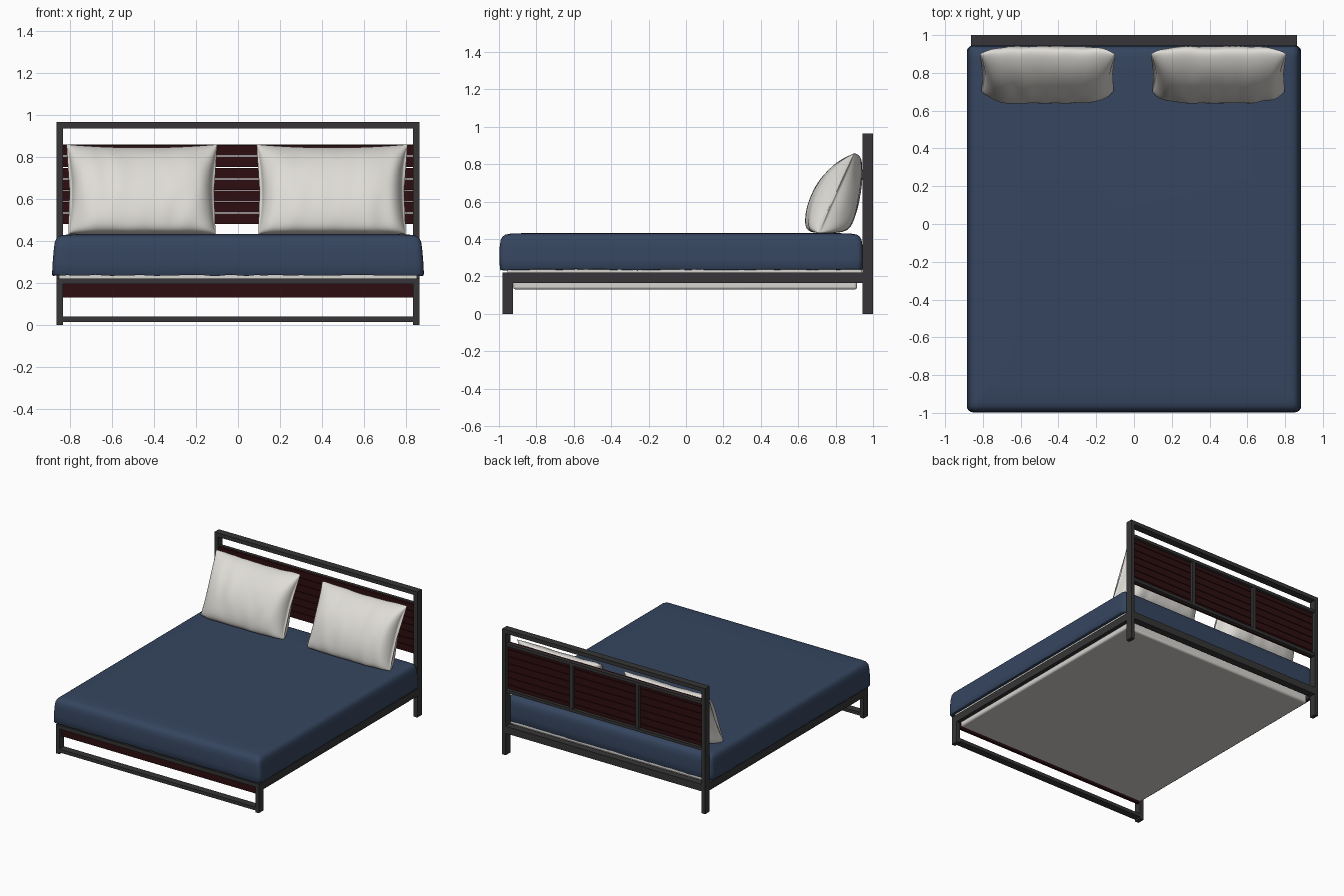
import bpy, bmesh, math
from mathutils import noise, Vector

if "Cube" in bpy.data.objects:
    bpy.data.objects.remove(bpy.data.objects["Cube"])


def material(name, rgb):
    m = bpy.data.materials.new(name)
    m.diffuse_color = (*rgb, 1)
    m.use_nodes = True
    m.node_tree.nodes["Principled BSDF"].inputs["Base Color"].default_value = m.diffuse_color
    return m


METAL = material("charcoal metal", (0.038, 0.036, 0.038))
WOOD = material("dark red wood", (0.026, 0.004, 0.005))
BLUE = material("navy blanket", (0.036, 0.060, 0.115))
LINEN = material("off white linen", (0.74, 0.72, 0.68))
TICKING = material("mattress white", (0.68, 0.66, 0.63))


def finish(bm, name, mat):
    bmesh.ops.recalc_face_normals(bm, faces=bm.faces)
    me = bpy.data.meshes.new(name)
    bm.to_mesh(me)
    bm.free()
    me.materials.append(mat)
    ob = bpy.data.objects.new(name, me)
    bpy.context.collection.objects.link(ob)
    return ob


def box(name, x, y, z, mat, bevel=0.0):
    """Box between (min, max) pairs on each axis."""
    bm = bmesh.new()
    bmesh.ops.create_cube(bm, size=1)
    for v in bm.verts:
        v.co = [sum(r) / 2 + c * (r[1] - r[0]) for r, c in zip((x, y, z), v.co)]
    ob = finish(bm, name, mat)
    if bevel:
        mod = ob.modifiers.new("Bevel", "BEVEL")
        mod.width = bevel
        mod.segments = 4
    return ob


def loft(bm, rings):
    """Quad strips between successive closed rings; returns the vertex rings."""
    vs = [[bm.verts.new(p) for p in r] for r in rings]
    for a, b in zip(vs, vs[1:]):
        for i in range(len(a)):
            j = (i + 1) % len(a)
            bm.faces.new((a[i], a[j], b[j], b[i]))
    return vs


def smooth(ob, degrees=40):
    bpy.ops.object.select_all(action="DESELECT")
    ob.select_set(True)
    bpy.context.view_layer.objects.active = ob
    bpy.ops.object.shade_smooth_by_angle(angle=math.radians(degrees))


# Metal posts, legs and side rails, left and right
W, T = 0.863, 0.03
for side, s in (("left", -1), ("right", 1)):
    x = sorted((s * W, s * (W - T)))
    box(f"headboard_post_{side}", x, (0.945, 1.0), (0, 0.965), METAL)
    box(f"front_leg_{side}", x, (-0.98, -0.925), (0, 0.165), METAL)
    box(f"side_rail_{side}", x, (-0.98, 0.945), (0.165, 0.222), METAL)

# Cross rails
inner = (-W + T, W - T)
box("headboard_top_rail", inner, (0.945, 1.0), (0.935, 0.965), METAL)
box("back_rail", inner, (0.945, 1.0), (0.168, 0.222), METAL)
box("front_top_rail", inner, (-0.98, -0.925), (0.194, 0.222), METAL)
box("front_bottom_rail", inner, (-0.98, -0.925), (0.014, 0.04), METAL)
box("front_board", inner, (-0.955, -0.935), (0.13, 0.194), WOOD)

# Headboard planks with narrow gaps, and the metal frame behind them
step = 0.38 / 7
for i in range(7):
    z0 = 0.48 + i * step
    box(f"headboard_plank_{i + 1}", inner, (0.953, 0.972), (z0, z0 + step - 0.004), WOOD)
box("plank_frame_top", inner, (0.972, 0.996), (0.836, 0.858), METAL)
box("plank_frame_bottom", inner, (0.972, 0.996), (0.48, 0.502), METAL)
for i, cx in enumerate((-0.28, 0.28)):
    box(f"plank_frame_upright_{i + 1}", (cx - 0.013, cx + 0.013), (0.972, 0.994),
        (0.502, 0.836), METAL)

# Mattress: lower body inside the rails and a wider lip on top of them
smooth(box("mattress_base", (-0.832, 0.832), (-0.924, 0.915), (0.13, 0.232), TICKING, 0.015))
box("mattress_lip", (-0.852, 0.852), (-0.955, 0.94), (0.222, 0.245), TICKING)


# Blanket: stacked rounded rectangles with a rolled top edge and wavy hem
def outline(inset_x, inset_y, z, hem=0.0, radius=0.03, n=40):
    hx, y0, y1 = 0.885 - inset_x, -0.997 + inset_y, 0.945 - inset_y
    corners = []
    for cx, cy, a0 in ((hx - radius, y1 - radius, 0), (radius - hx, y1 - radius, 90),
                       (radius - hx, y0 + radius, 180), (hx - radius, y0 + radius, 270)):
        for k in range(5):
            a = math.radians(a0 + k * 22.5)
            corners.append(Vector((cx + radius * math.cos(a), cy + radius * math.sin(a), z)))
    pts = []
    for i, p in enumerate(corners):
        pts.append(p)
        if i % 5 == 4:
            q = corners[(i + 1) % len(corners)]
            pts += [p.lerp(q, k / n) for k in range(1, n)]
    for p in pts:
        p.z += hem * noise.noise(Vector((p.x * 14, p.y * 14, 1)))
    return pts


bm = bmesh.new()
rings = loft(bm, [outline(ix, iy, z, hem) for ix, iy, z, hem in (
    (0.035, 0.045, 0.242, 0), (0.006, 0.006, 0.236, 0.006), (0.0, 0.002, 0.243, 0.006),
    (0.002, 0.0, 0.29, 0), (0.008, 0.001, 0.36, 0), (0.013, 0.006, 0.395, 0),
    (0.021, 0.016, 0.413, 0), (0.036, 0.032, 0.424, 0), (0.06, 0.06, 0.429, 0),
    (0.12, 0.14, 0.432, 0), (0.25, 0.28, 0.433, 0))])
bm.faces.new(rings[-1])
smooth(finish(bm, "blanket", BLUE), 60)

# Pillows: a sagging side profile pinched toward the seam at both ends
PROFILE = [(.70, .431), (.645, .445), (.635, .50), (.647, .58), (.68, .67), (.735, .755),
           (.805, .822), (.87, .855), (.915, .864), (.938, .842), (.943, .76), (.937, .68),
           (.92, .58), (.897, .50), (.868, .442), (.79, .431)]


def pillow(name, cx, flip, seed):
    rings, n = [], 30
    for i in range(n + 1):
        u = math.sin(math.pi / 2 * (2 * i / n - 1))
        full = max((1 - abs(u) ** 6) ** 0.55, 0.05)
        ring = []
        for y, z in PROFILE:
            h = (z - 0.43) / 0.43
            seam = 0.70 + 0.20 * h
            half = 0.36 * (1 - 0.07 * (1 - (2 * h - 1) ** 2)) - 0.008 * (1 - h)
            edge = abs(u) ** 3
            crease = noise.noise(Vector((u * 5, z * 9, seed))) * (0.008 + 0.008 * edge)
            ring.append((cx + flip * u * half + 0.006 * edge * noise.noise(Vector((z * 30, u, seed))),
                         min(seam + (y - seam) * full + crease * min(full, 1), 0.946),
                         z - 0.016 * (1 - u * u) * h))
        rings.append(ring)
    bm = bmesh.new()
    vs = loft(bm, rings)
    bm.faces.new(vs[0])
    bm.faces.new(vs[-1])
    ob = finish(bm, name, LINEN)
    mod = ob.modifiers.new("Soften", "SUBSURF")
    mod.levels = mod.render_levels = 2
    ob.data.shade_smooth()


pillow("pillow_left", -0.458, -1, 2.0)
pillow("pillow_right", 0.447, 1, 7.0)
